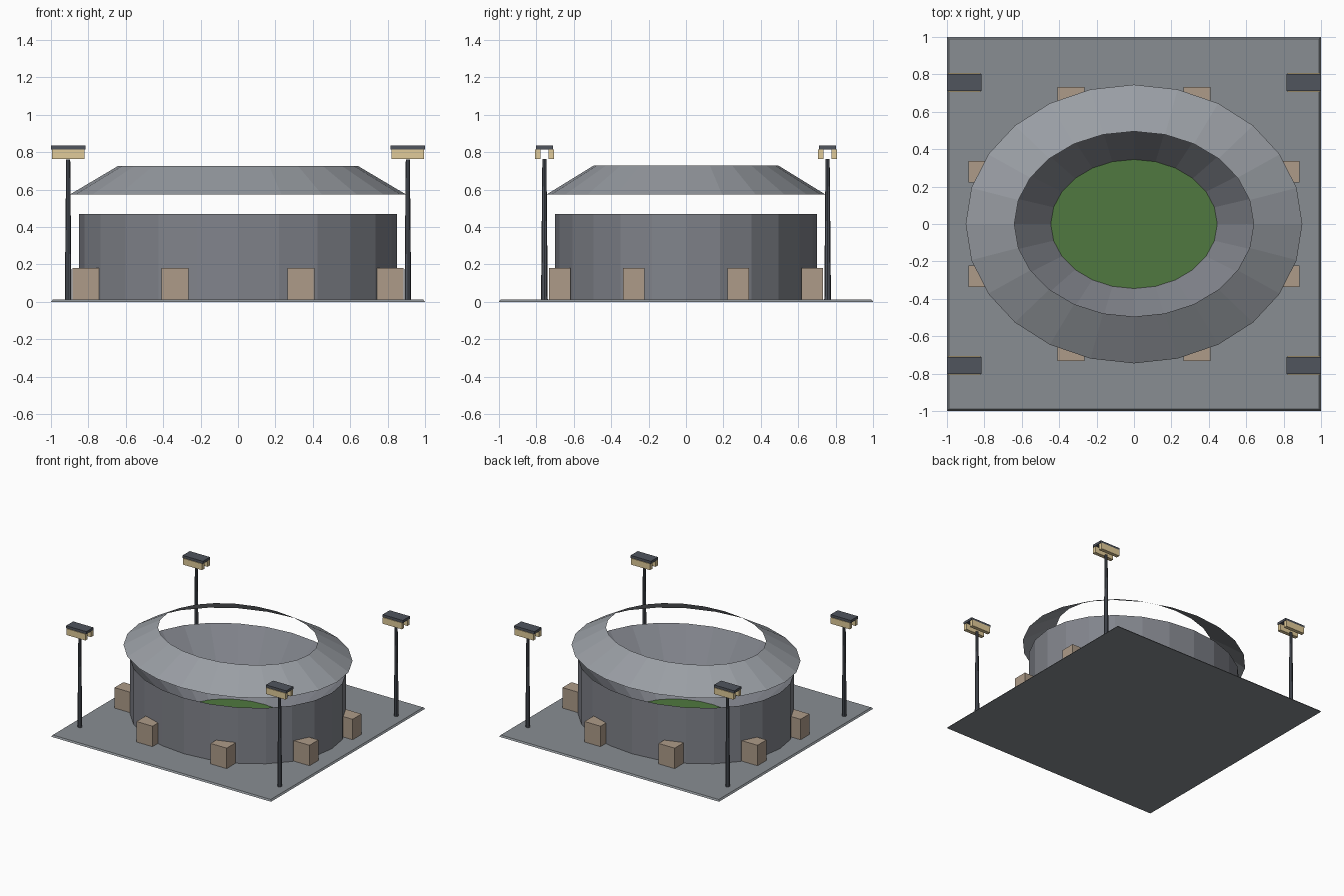
import bpy, bmesh
from math import cos, sin, pi

if "Cube" in bpy.data.objects:
    bpy.data.objects.remove(bpy.data.objects["Cube"])

SEGS = 24


def material(name, rgb):
    m = bpy.data.materials.new(name)
    m.diffuse_color = (*rgb, 1)
    m.use_nodes = True
    m.node_tree.nodes["Principled BSDF"].inputs["Base Color"].default_value = m.diffuse_color
    return m


concrete = material("concrete", (0.25, 0.27, 0.29))
wall_grey = material("wall_grey", (0.22, 0.23, 0.26))
roof_grey = material("roof_grey", (0.32, 0.34, 0.37))
grass = material("grass", (0.08, 0.19, 0.05))
tan = material("tan", (0.42, 0.33, 0.25))
steel = material("steel", (0.08, 0.09, 0.11))
lamp = material("lamp", (0.75, 0.6, 0.32))


def finish(name, bm, mat, recalc=True):
    if recalc:
        bmesh.ops.recalc_face_normals(bm, faces=bm.faces)
    me = bpy.data.meshes.new(name)
    bm.to_mesh(me)
    bm.free()
    me.materials.append(mat)
    ob = bpy.data.objects.new(name, me)
    bpy.context.collection.objects.link(ob)
    return ob


def loft(name, rings, mat, segs=SEGS, centre=(0, 0), phase=0.0, cap_start=False, cap_end=False, recalc=True):
    """Skin elliptical rings given as (rx, ry, z)."""
    bm = bmesh.new()
    loops = []
    for rx, ry, z in rings:
        angles = [2 * pi * i / segs + phase for i in range(segs)]
        loops.append([bm.verts.new((centre[0] + rx * cos(a), centre[1] + ry * sin(a), z)) for a in angles])
    for a, b in zip(loops, loops[1:]):
        for i in range(segs):
            j = (i + 1) % segs
            bm.faces.new((a[i], a[j], b[j], b[i]))
    if cap_start:
        bm.faces.new(loops[0][::-1])
    if cap_end:
        bm.faces.new(loops[-1])
    return finish(name, bm, mat, recalc)


def box(name, lo, hi, mat):
    bm = bmesh.new()
    bmesh.ops.create_cube(bm, size=1)
    for v in bm.verts:
        v.co = [(l + h) / 2 + c * (h - l) for l, h, c in zip(lo, hi, v.co)]
    return finish(name, bm, mat)


# Ground slab with slightly chamfered rim
R2 = 2 ** 0.5
loft("ground_slab", [(R2, R2, 0), (0.99 * R2, 0.99 * R2, 0.012)], concrete,
     segs=4, phase=pi / 4, cap_start=True, cap_end=True)

# Seating bowl: vertical outer wall, sloping inside
loft("seating_bowl", [(0.85, 0.70, 0.01), (0.85, 0.70, 0.47), (0.445, 0.345, 0.018)], wall_grey, recalc=False)

# Playing field
loft("field", [(0.445, 0.345, 0.018)], grass, cap_end=True, recalc=False)

# Floating roof ring, a single thin sheet
loft("roof_ring", [(0.90, 0.745, 0.573), (0.64, 0.495, 0.727)], roof_grey, recalc=False)

# Entrance blocks around the wall
for i in range(8):
    a = pi / 8 + i * pi / 4
    x, y = 0.88 * cos(a), 0.73 * sin(a)
    box(f"entrance_{i + 1}", (x - 0.073, y - 0.058, 0.01), (x + 0.073, y + 0.058, 0.18), tan)

# Floodlight masts at the four corners
n = 0
for sx in (-1, 1):
    for sy in (-1, 1):
        n += 1
        x, y = 0.908 * sx, 0.756 * sy
        loft(f"light_mast_{n}", [(0.018, 0.018, 0.01), (0.011, 0.011, 0.762)], steel,
             segs=8, centre=(x, y), cap_start=True, cap_end=True)
        box(f"light_hood_{n}", (x - 0.092, y - 0.046, 0.815), (x + 0.092, y + 0.046, 0.835), steel)
        for k, side in (("front", -1), ("back", 1)):
            yc = y + side * 0.036
            box(f"light_bar_{k}_{n}", (x - 0.087, yc - 0.015, 0.763), (x + 0.087, yc + 0.015, 0.815), lamp)
